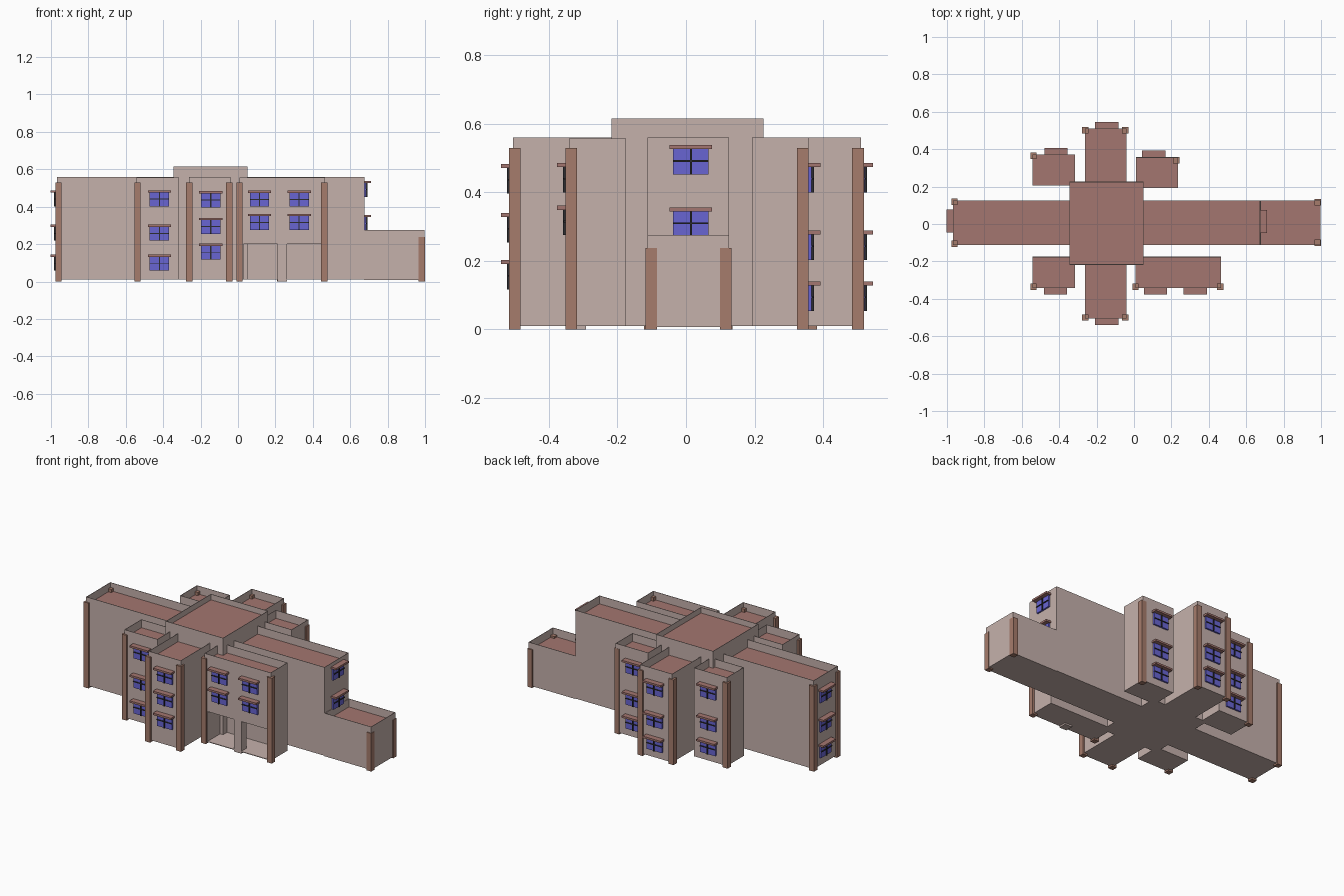
import bpy, bmesh, math
from mathutils import Matrix, Vector

if "Cube" in bpy.data.objects:
    bpy.data.objects.remove(bpy.data.objects["Cube"])


def material(name, rgb):
    m = bpy.data.materials.new(name)
    m.diffuse_color = (*rgb, 1)
    m.use_nodes = True
    m.node_tree.nodes["Principled BSDF"].inputs["Base Color"].default_value = m.diffuse_color
    return m


WALL = material("wall_paint", (0.56, 0.44, 0.41))
ROOF = material("roof_tile", (0.37, 0.18, 0.16))
PILLAR = material("pillar_brown", (0.38, 0.20, 0.15))
GLASS = material("blue_glass", (0.14, 0.13, 0.65))
FRAME = material("dark_frame", (0.025, 0.025, 0.03))


def add_box(bm, x0, x1, y0, y1, z0, z1, mat=0):
    size = Matrix.Diagonal((x1 - x0, y1 - y0, z1 - z0, 1))
    place = Matrix.Translation(((x0 + x1) / 2, (y0 + y1) / 2, (z0 + z1) / 2))
    verts = bmesh.ops.create_cube(bm, size=1, matrix=place @ size)["verts"]
    for f in {f for v in verts for f in v.link_faces}:
        f.material_index = mat


def finish(bm, name, mats):
    me = bpy.data.meshes.new(name)
    bm.to_mesh(me)
    bm.free()
    for m in mats:
        me.materials.append(m)
    ob = bpy.data.objects.new(name, me)
    bpy.context.collection.objects.link(ob)
    return ob


def box(name, mat, *dims):
    bm = bmesh.new()
    add_box(bm, *dims)
    return finish(bm, name, [mat])


def block(name, x0, x1, y0, y1, z0, z1, recess=0.05):
    """Walled volume with a thin parapet around a sunken roof."""
    bm = bmesh.new()
    add_box(bm, x0, x1, y0, y1, z0, z1)
    top = max(bm.faces, key=lambda f: f.calc_center_median().z)
    bmesh.ops.inset_region(bm, faces=[top], thickness=0.004)
    roof = bmesh.ops.extrude_discrete_faces(bm, faces=[top])["faces"][0]
    bmesh.ops.translate(bm, verts=roof.verts, vec=(0, 0, -recess))
    roof.material_index = 1
    return finish(bm, name, [WALL, ROOF])


def window(name, x, y, z, angle=0):
    """Glass, cross bars and eave; z is the eave centre, angle 0 faces -y."""
    bm = bmesh.new()
    add_box(bm, -0.052, 0.052, -0.010, 0.002, -0.080, -0.004, 0)
    add_box(bm, -0.003, 0.003, -0.017, 0.0, -0.080, -0.004, 1)
    add_box(bm, -0.052, 0.052, -0.015, 0.0, -0.043, -0.038, 1)
    add_box(bm, -0.062, 0.062, -0.035, 0.002, -0.006, 0.006, 2)
    ob = finish(bm, name, [GLASS, FRAME, ROOF])
    ob.location = Vector((x, y, z))
    ob.rotation_euler.z = math.radians(angle)


# Main volumes
block("main_hall", -0.967, 0.675, -0.113, 0.125, 0.01, 0.56)
block("low_wing", 0.675, 0.996, -0.113, 0.125, 0.007, 0.275)
block("central_tower", -0.345, 0.05, -0.218, 0.226, 0.01, 0.615, 0.035)
block("front_left_bay", -0.543, -0.315, -0.342, -0.175, 0.01, 0.557)
block("front_centre_bay", -0.263, -0.04, -0.505, -0.2, 0.01, 0.56)
block("back_left_bay", -0.543, -0.315, 0.205, 0.372, 0.01, 0.56)
block("back_centre_bay", -0.263, -0.04, 0.2, 0.511, 0.01, 0.56)
block("back_right_bay", 0.01, 0.235, 0.192, 0.357, 0.01, 0.56)

# Entrance bay: upper storeys over an open porch
block("entrance_upper", 0.008, 0.465, -0.342, -0.175, 0.2, 0.557)
box("porch_floor", WALL, 0.008, 0.465, -0.342, -0.175, 0.01, 0.014)
box("porch_back_wall", WALL, 0.008, 0.465, -0.18, -0.175, 0.01, 0.2)
box("porch_left_wall", WALL, 0.008, 0.03, -0.342, -0.175, 0.01, 0.2)
box("porch_right_wall", WALL, 0.445, 0.465, -0.342, -0.175, 0.01, 0.2)
box("porch_pier", WALL, 0.212, 0.262, -0.342, -0.292, 0.0, 0.2)

# Corner pillars: x, y, top
pillars = [(-0.96, -0.106, 0.53), (-0.96, 0.119, 0.53),
           (0.983, -0.101, 0.237), (0.983, 0.116, 0.237),
           (-0.537, -0.335, 0.53), (-0.537, 0.365, 0.53),
           (-0.26, -0.5, 0.53), (-0.047, -0.5, 0.53),
           (-0.26, 0.502, 0.53), (-0.047, 0.502, 0.53),
           (0.008, -0.335, 0.53), (0.462, -0.335, 0.53),
           (0.226, 0.341, 0.53)]
for i, (x, y, top) in enumerate(pillars):
    r = 0.017
    box(f"corner_pillar_{i + 1}", PILLAR, x - r, x + r, y - r, y + r, 0, top)

# Window columns: name, x, y, facing angle, eave heights
even = (0.481, 0.298, 0.138)
rear = (0.48, 0.283, 0.134)
columns = [("front_left", -0.42, -0.342, 0, even),
           ("front_centre", -0.146, -0.505, 0, (0.477, 0.334, 0.197)),
           ("entrance_left", 0.115, -0.342, 0, (0.48, 0.355)),
           ("entrance_right", 0.327, -0.342, 0, (0.48, 0.355)),
           ("back_left", -0.417, 0.372, 180, rear),
           ("back_centre", -0.146, 0.511, 180, rear),
           ("back_right", 0.106, 0.357, 180, rear),
           ("left_end", -0.967, 0.016, -90, even),
           ("right_end", 0.675, 0.014, 90, (0.532, 0.35))]
for name, x, y, angle, heights in columns:
    for i, z in enumerate(heights):
        window(f"{name}_window_{i + 1}", x, y, z, angle)
